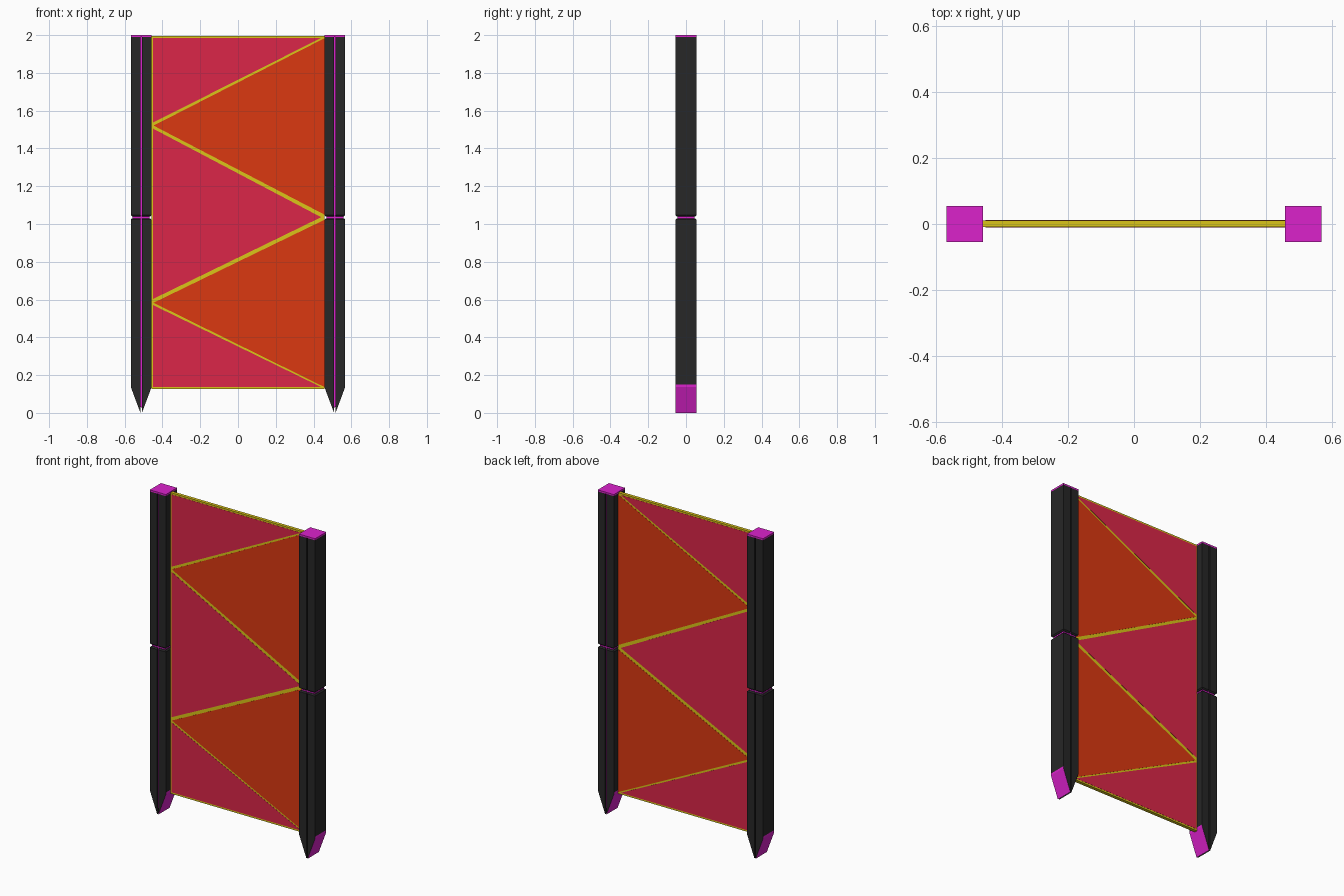
import bpy, bmesh

if "Cube" in bpy.data.objects:
    bpy.data.objects.remove(bpy.data.objects["Cube"])

def material(name, rgb):
    m = bpy.data.materials.new(name)
    m.diffuse_color = (*rgb, 1)
    m.use_nodes = True
    m.node_tree.nodes["Principled BSDF"].inputs["Base Color"].default_value = m.diffuse_color
    return m

BLACK = material("charcoal", (0.02, 0.02, 0.02))
MAGENTA = material("magenta", (0.71, 0.016, 0.60))
YELLOW = material("yellow", (0.71, 0.56, 0.009))
CRIMSON = material("crimson", (0.71, 0.019, 0.066))
ORANGE = material("orange", (0.71, 0.04, 0.0055))

def prism(name, profile, y0, y1, mats, bevel_z=None, inner_x=None, rule=None):
    """Extrude an xz profile from y0 to y1, optionally chamfering the rim at bevel_z."""
    bm = bmesh.new()
    rings = [[bm.verts.new((x, y, z)) for x, z in profile] for y in (y0, y1)]
    n = len(profile)
    bm.faces.new(rings[0])
    bm.faces.new(rings[1][::-1])
    for i in range(n):
        j = (i + 1) % n
        bm.faces.new((rings[0][i], rings[1][i], rings[1][j], rings[0][j]))
    if bevel_z is not None:
        rim = [e for e in bm.edges
               if all(abs(v.co.z - bevel_z) < 1e-5 for v in e.verts)
               and not all(abs(v.co.x - inner_x) < 1e-5 for v in e.verts)]
        bmesh.ops.bevel(bm, geom=rim, offset=0.007, segments=1, affect='EDGES')
    bmesh.ops.recalc_face_normals(bm, faces=bm.faces[:])
    bm.normal_update()
    if rule:
        for f in bm.faces:
            f.material_index = rule(f)
    me = bpy.data.meshes.new(name)
    bm.to_mesh(me)
    bm.free()
    ob = bpy.data.objects.new(name, me)
    for m in mats:
        me.materials.append(m)
    bpy.context.collection.objects.link(ob)
    return ob

W = 0.055                 # half width of a post
SLOT = 0.004              # half width of the centre slot
LOW, HIGH = 1.03, 1.04    # gap between lower and upper covers
CAP = 1.99
TIP = 0.137               # height where the point begins

def tip_rule(f):
    # sloped point and the band just above it are magenta
    return int(abs(f.normal.x) > 0.5 and f.calc_center_median().z < 0.16
               and abs(f.calc_center_median().x - f_center) > SLOT + 0.002)

for side, cx in (("left", -0.5125), ("right", 0.5125)):
    f_center = cx
    # inner core showing through slots and gap
    c = 0.045
    prism(side + "_post_core",
          [(cx, 0.025), (cx + c, TIP), (cx + c, CAP), (cx - c, CAP), (cx - c, TIP)],
          -c, c, [MAGENTA])
    # top cap
    prism(side + "_post_cap",
          [(cx - W, CAP), (cx + W, CAP), (cx + W, 2), (cx - W, 2)], -W, W, [MAGENTA])
    # covers, split by the slot
    for half, s in (("outer" if cx < 0 else "inner", -1),
                    ("inner" if cx < 0 else "outer", 1)):
        xi, xo = cx + s * SLOT, cx + s * W
        prism(f"{side}_post_{half}_lower_cover",
              [(xi, 0.0), (xo, TIP), (xo, 0.15), (xo, LOW), (xi, LOW)],
              -W, W, [BLACK, MAGENTA], LOW, xi, tip_rule)
        prism(f"{side}_post_{half}_upper_cover",
              [(xi, HIGH), (xo, HIGH), (xo, CAP), (xi, CAP)],
              -W, W, [BLACK], HIGH, xi)

# yellow sheet between the posts
prism("panel_sheet", [(-0.458, 0.127), (0.458, 0.127), (0.458, 1.995), (-0.458, 1.995)],
      -0.009, 0.011, [YELLOW])

# coloured triangles on both sides of the sheet
triangles = [
    ("top_triangle", CRIMSON, [(-0.45, 1.985), (0.44, 1.985), (-0.45, 1.537)]),
    ("upper_triangle", ORANGE, [(0.457, 1.983), (0.457, 1.05), (-0.447, 1.521)]),
    ("middle_triangle", CRIMSON, [(-0.45, 1.505), (0.44, 1.036), (-0.45, 0.603)]),
    ("lower_triangle", ORANGE, [(0.457, 1.022), (0.457, 0.137), (-0.447, 0.583)]),
    ("bottom_triangle", CRIMSON, [(-0.45, 0.571), (0.44, 0.137), (-0.45, 0.137)]),
]
for name, mat, pts in triangles:
    prism("front_" + name, pts, -0.010, -0.008, [mat])
    prism("back_" + name, pts, 0.010, 0.012, [mat])
